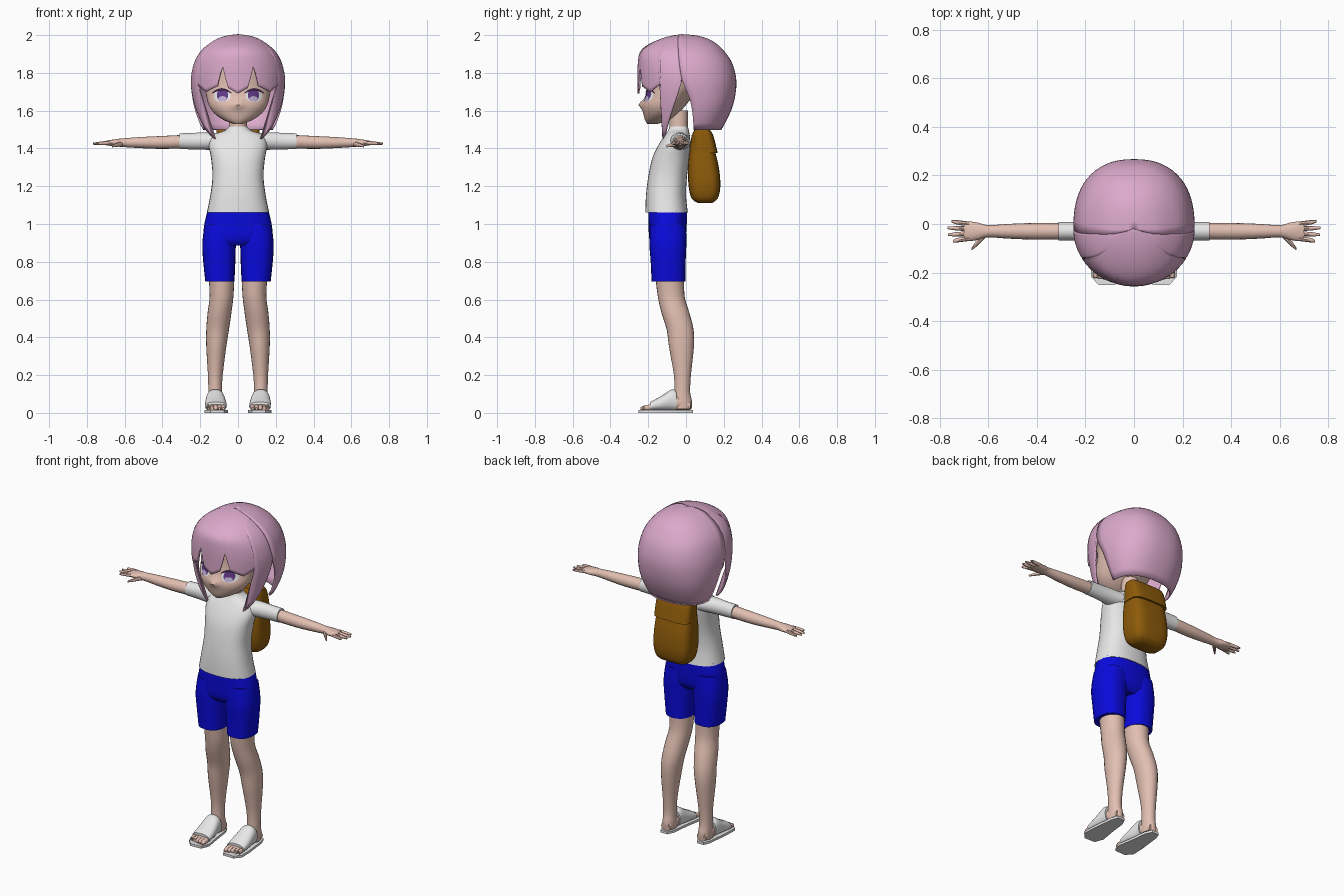
import bpy, bmesh, math
from math import sin, cos, pi, radians
from mathutils import Vector
from mathutils.bvhtree import BVHTree

cube = bpy.data.objects.get("Cube")
if cube:
    bpy.data.objects.remove(cube)


def material(name, *rgb):
    m = bpy.data.materials.new(name)
    m.use_nodes = True
    color = (*rgb, 1)
    m.diffuse_color = color
    m.node_tree.nodes["Principled BSDF"].inputs["Base Color"].default_value = color
    return m


SKIN = material("skin", .76, .52, .44)
PINK = material("pink_hair", .71, .40, .60)
WHITE = material("white_cloth", .8, .8, .8)
BLUE = material("blue_shorts", .003, .003, .72)
BROWN = material("brown_bag", .27, .105, .003)
PURPLE = material("purple_iris", .12, .04, .24)
LILAC = material("lilac_iris", .5, .42, .62)
DARK = material("dark_lash", .04, .015, .06)


def make(name, verts, faces, mat, mirror=False, thick=0, angle=45):
    mesh = bpy.data.meshes.new(name)
    bm = bmesh.new()
    vs = [bm.verts.new(v) for v in verts]
    for f in faces:
        bm.faces.new([vs[i] for i in f])
    bmesh.ops.remove_doubles(bm, verts=bm.verts, dist=1e-5)
    bmesh.ops.recalc_face_normals(bm, faces=bm.faces)
    bm.to_mesh(mesh)
    bm.free()
    mesh.materials.append(mat)
    ob = bpy.data.objects.new(name, mesh)
    bpy.context.collection.objects.link(ob)
    bpy.ops.object.select_all(action='DESELECT')
    ob.select_set(True)
    bpy.context.view_layer.objects.active = ob
    bpy.ops.object.shade_smooth_by_angle(angle=radians(angle))
    if thick:
        s = ob.modifiers.new("thickness", 'SOLIDIFY')
        s.thickness, s.offset = thick, 0
    if mirror:
        ob.modifiers.new("mirror", 'MIRROR')
    return ob


def refine(rows, k=3):
    """Smooth curve through rows of numbers."""
    out = []
    for i in range(len(rows) - 1):
        a, b, c, d = (rows[min(max(i + o, 0), len(rows) - 1)] for o in (-1, 0, 1, 2))
        for j in range(k):
            t = j / k
            out.append([q + t / 2 * (r - p + t * (2*p - 5*q + 4*r - s + t * (3*q - p - 3*r + s)))
                        for p, q, r, s in zip(a, b, c, d)])
    return out + [list(rows[-1])]


def loft(name, rows, mat, axis='Z', n=24, power=2, mirror=False, bump=None):
    """Rows: position on axis, centre, half width, low side, high side."""
    verts, rows = [], refine(rows)
    for t, c, r, lo, hi in rows:
        for i in range(n):
            a = 2 * pi * i / n
            ca, sa = (math.copysign(abs(f) ** (2 / power), f) for f in (cos(a), sin(a)))
            u, v = c + r * ca, (lo + hi) / 2 + (hi - lo) / 2 * sa
            verts.append({'Z': (u, v, t), 'X': (t, u, v), 'Y': (u, t, v)}[axis])
    if bump:
        verts = [bump(*v) for v in verts]
    faces = [(j*n + i, j*n + (i+1) % n, (j+1)*n + (i+1) % n, (j+1)*n + i)
             for j in range(len(rows) - 1) for i in range(n)]
    faces += [range(n), range((len(rows) - 1) * n, len(rows) * n)]
    return make(name, verts, faces, mat, mirror)


# Head with a small pointed nose, and neck
def nose(x, y, z):
    if y < -.1:
        y -= .02 * math.exp(-(x / .025) ** 2 - ((z - 1.633) / .02) ** 2)
    return x, y, z


head = loft("head", [(1.53, 0, .025, -.205, -.15), (1.55, 0, .075, -.217, -.09),
                     (1.585, 0, .125, -.226, -.04), (1.63, 0, .155, -.232, 0),
                     (1.68, 0, .168, -.215, .04), (1.74, 0, .178, -.205, .09),
                     (1.85, 0, .18, -.2, .13), (1.93, 0, .11, -.13, .08)],
            SKIN, n=48, bump=nose)
loft("neck", [(1.45, 0, .05, -.09, .01), (1.6, 0, .045, -.085, .01)], SKIN)

# Hair: one set of rows shared by the back shell and the fringe
HAIR = refine([(1.44, .125, .04, .15, -.235), (1.5, .18, .04, .182, -.24),
               (1.58, .215, .035, .225, -.245), (1.66, .235, .02, .252, -.25),
               (1.76, .245, -.02, .262, -.252), (1.85, .228, -.035, .24, -.25),
               (1.91, .195, -.04, .2, -.238), (1.95, .15, -.042, .16, -.19),
               (1.98, .1, -.042, .105, -.12), (1.994, .05, -.035, .05, -.065),
               (2, 0, -.02, -.02, -.02)], 4)


def lookup(rows, t):
    for a, b in zip(rows, rows[1:]):
        if t <= b[0]:
            f = (t - a[0]) / (b[0] - a[0])
            return [p + f * (q - p) for p, q in zip(a, b)]
    return rows[-1]


def hair(name, angles, hem, point, steps=24):
    verts = []
    for a in angles:
        for j in range(steps + 1):
            z = 2 - (2 - hem(a)) * (j / steps) ** 1.7
            verts.append(point(a, z))
    s = steps + 1
    faces = [(i*s + j, i*s + j + 1, i*s + s + j + 1, i*s + s + j)
             for i in range(len(angles) - 1) for j in range(steps)]
    return make(name, verts, faces, PINK, thick=.01, angle=60)


def back_point(a, z):
    _, w, edge, back, _ = lookup(HAIR, z)
    c, s = cos(radians(a)), sin(radians(a))
    return w * math.copysign(abs(c) ** .85, c), edge + (back - edge) * abs(s) ** .85, z


def front_point(a, z):
    _, w, edge, _, front = lookup(HAIR, z)
    edge = min(edge, -.02)
    return w * cos(radians(a)), edge + (front - edge) * sin(radians(a)), z


# Lower edge of the fringe: long side lock, side fringe, notch, middle fringe
HEM = [(0, 1.76), (8, 1.66), (16, 1.57), (24, 1.47), (28, 1.45), (30, 1.74),
       (46, 1.7), (64, 1.73), (70, 1.835), (78, 1.72), (90, 1.69)]
hair("back_hair", range(0, 181, 6), lambda a: 1.5, back_point)
hair("fringe", range(0, 181, 2), lambda a: lookup(HEM, min(a, 180 - a))[1], front_point)

# Eyes: thin plates laid on the face
tree = BVHTree.FromObject(head, bpy.context.evaluated_depsgraph_get())


def plate(name, cx, cz, rx, rz, mat, lift, bend=0, n=24, rings=4):
    verts = []
    for k in range(rings + 1):
        for i in range(n):
            a, f = 2 * pi * i / n, k / rings
            x, z = cx + rx * f * cos(a), cz + rz * f * sin(a) - bend * (f * cos(a)) ** 2
            hit = tree.ray_cast(Vector((x, -1, z)), Vector((0, 1, 0)))[0]
            verts.append((x, hit.y - lift, z))
    faces = [(k*n + i, k*n + (i+1) % n, (k+1)*n + (i+1) % n, (k+1)*n + i)
             for k in range(1, rings) for i in range(n)]
    faces.append(range(n, 2 * n))
    make(name, verts, faces, mat, mirror=True)


plate("eye_white", .084, 1.678, .045, .032, WHITE, .002)
plate("iris", .082, 1.681, .03, .033, PURPLE, .004)
plate("iris_glow", .082, 1.663, .022, .014, LILAC, .006)
plate("eyelash", .086, 1.712, .052, .007, DARK, .007, bend=.02)

# Shirt and sleeves
loft("shirt", [(1.06, 0, .165, -.215, .01), (1.15, 0, .147, -.212, 0),
               (1.25, 0, .135, -.2, .005), (1.35, 0, .143, -.178, .018),
               (1.42, 0, .155, -.145, .024), (1.47, 0, .135, -.112, .02),
               (1.495, 0, .07, -.095, .015), (1.515, 0, .05, -.088, .01)],
     WHITE, n=32, power=2.4)
loft("sleeve", [(.09, -.035, .06, 1.39, 1.48), (.17, -.032, .045, 1.393, 1.485),
                (.24, -.03, .038, 1.395, 1.482), (.31, -.03, .038, 1.397, 1.48)],
     WHITE, 'X', mirror=True)

# Arms and hands
loft("arm", [(.28, -.03, .034, 1.4, 1.472), (.42, -.03, .034, 1.398, 1.465),
             (.52, -.03, .03, 1.402, 1.46), (.6, -.03, .025, 1.407, 1.454),
             (.64, -.03, .035, 1.41, 1.45), (.68, -.03, .041, 1.414, 1.444),
             (.7, -.03, .037, 1.418, 1.44)], SKIN, 'X', n=16, mirror=True)
for i, tip in enumerate((.745, .765, .768, .752)):
    y = -.06 + i * .02
    spread = (i - 1.5) * .008
    loft(f"finger_{i + 1}", [(.68, y, .01, 1.419, 1.441), (.73, y + spread * .6, .009, 1.418, 1.436),
                             (tip, y + spread, .005, 1.42, 1.43)], SKIN, 'X', n=8, mirror=True)
loft("thumb", [(.61, -.04, .014, 1.412, 1.44), (.64, -.072, .014, 1.408, 1.43),
               (.668, -.102, .006, 1.406, 1.418)], SKIN, 'X', n=8, mirror=True)

# Shorts
loft("shorts_hips", [(.885, 0, .165, -.17, -.03), (.92, 0, .184, -.194, -.004),
                     (1, 0, .178, -.198, .004), (1.075, 0, .16, -.2, .006)],
     BLUE, n=32, power=2.4)
loft("shorts_leg", [(.695, .096, .077, -.182, -.004), (.8, .099, .085, -.187, -.002),
                    (.9, .1, .089, -.194, .002), (1, .09, .085, -.19, 0)],
     BLUE, power=2.4, mirror=True)

# Legs and feet
loft("leg", [(.02, .12, .036, -.07, .03), (.06, .12, .037, -.07, .032),
             (.11, .121, .036, -.062, .022), (.2, .12, .039, -.064, .026),
             (.35, .115, .053, -.09, .042), (.44, .108, .06, -.102, .04),
             (.53, .098, .063, -.13, .018), (.62, .087, .063, -.15, -.008),
             (.75, .088, .07, -.165, -.01)], SKIN, mirror=True)
loft("foot", [(.025, .12, .03, .012, .06), (-.05, .12, .04, .012, .1),
              (-.12, .118, .046, .012, .075), (-.2, .116, .05, .012, .04)],
     SKIN, 'Y', n=16, mirror=True)
for i in range(5):
    x, r, tip = .078 + i * .02, .014 - i * .001, -.24 + i * .006
    loft(f"toe_{i + 1}", [(-.18, x, r, .014, .046), (-.22, x, r, .014, .04),
                          (tip, x, r * .5, .016, .03)], SKIN, 'Y', n=10, mirror=True)

# Sandals
loft("sandal_strap", [(-.19, .117, .058, .01, .058), (-.13, .118, .056, .01, .09),
                      (-.075, .12, .049, .01, .125), (-.05, .12, .046, .01, .115)],
     WHITE, 'Y', power=2.3, mirror=True)
outline = [(.054, -.2), (.075, -.25), (.145, -.252), (.178, -.215), (.175, -.13), (.16, 0),
           (.145, .038), (.1, .038), (.082, 0), (.07, -.1)]
n = len(outline)
make("sandal_sole", [(x, y, z) for z in (0, .014) for x, y in outline],
     [range(n), range(n, 2 * n)] + [(i, (i+1) % n, n + (i+1) % n, n + i) for i in range(n)],
     WHITE, mirror=True)

# Backpack with flap
loft("backpack", [(1.11, 0, .075, .065, .135), (1.135, 0, .105, .03, .168),
                  (1.2, 0, .12, .014, .182), (1.3, 0, .12, .01, .174),
                  (1.4, 0, .113, .02, .15), (1.47, 0, .108, .03, .135)],
     BROWN, n=32, power=3.5)
loft("backpack_flap", [(1.375, 0, .119, .03, .168), (1.43, 0, .118, .032, .155),
                       (1.475, 0, .116, .034, .142), (1.5, 0, .112, .045, .125)],
     BROWN, n=32, power=4)
